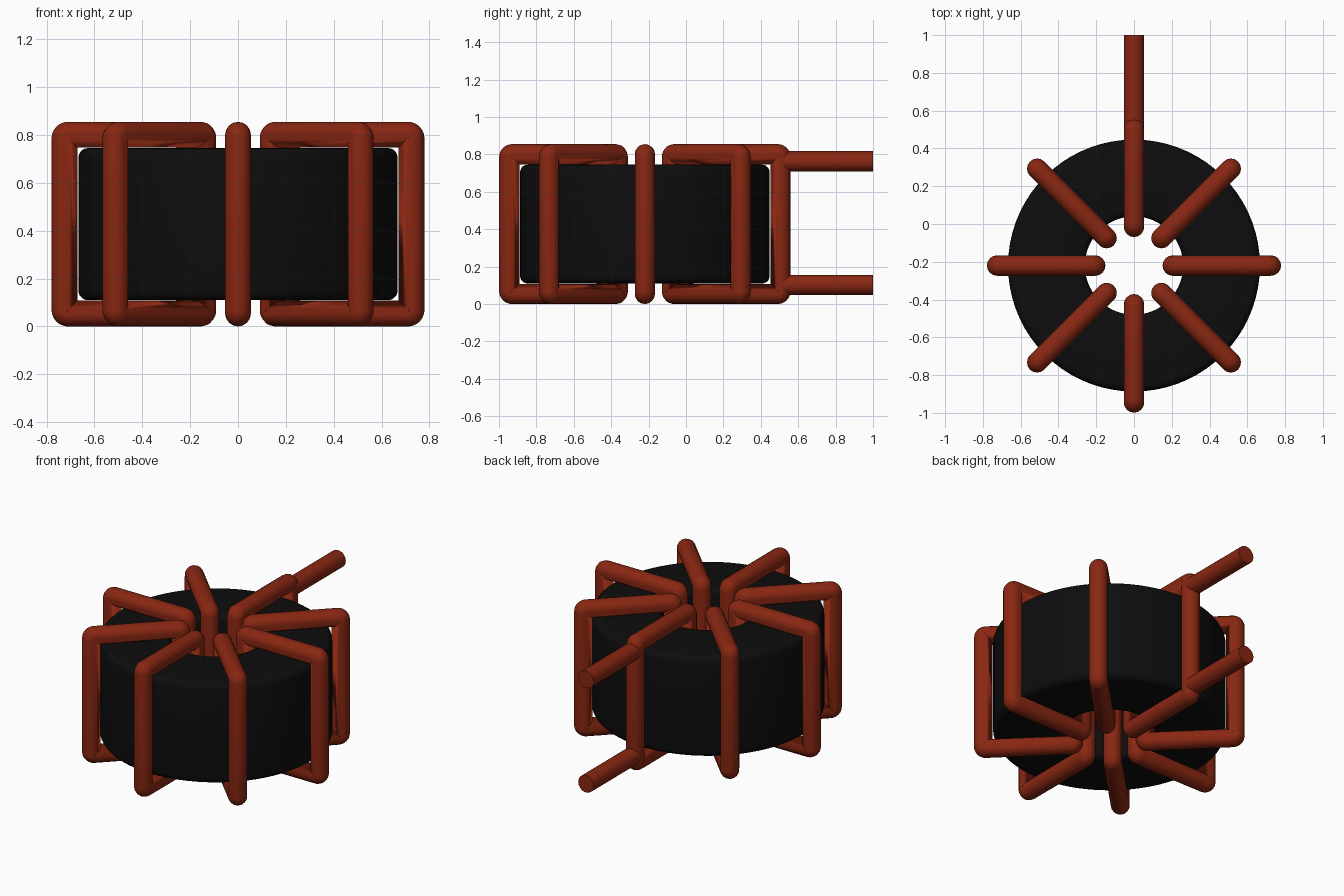
import bpy, bmesh, math
from mathutils import Matrix

cube = bpy.data.objects.get("Cube")
if cube:
    bpy.data.objects.remove(cube, do_unlink=True)

CY = -0.22            # ring centre in y
WIRE = 0.054          # wire radius
R_IN, R_OUT = 0.205, 0.725
Z_LO, Z_HI = 0.054, 0.801


def material(name, rgb, rough):
    m = bpy.data.materials.new(name)
    m.use_nodes = True
    m.diffuse_color = (*rgb, 1)
    bsdf = m.node_tree.nodes["Principled BSDF"]
    bsdf.inputs["Base Color"].default_value = (*rgb, 1)
    bsdf.inputs["Roughness"].default_value = rough
    return m


copper = material("copper_red", (0.25, 0.02, 0.006), 0.5)
black = material("ferrite_black", (0.004, 0.004, 0.004), 0.6)


def add_object(name, mesh, mat=None):
    if mat:
        mesh.materials.append(mat)
    ob = bpy.data.objects.new(name, mesh)
    bpy.context.collection.objects.link(ob)
    return ob


def smooth(ob):
    bpy.ops.object.select_all(action='DESELECT')
    ob.select_set(True)
    bpy.context.view_layer.objects.active = ob
    bpy.ops.object.shade_smooth_by_angle(angle=math.radians(40))


def rounded_rect(x0, x1, z0, z1, r, steps):
    """Corner arcs of a rounded rectangle, counter-clockwise."""
    corners = [(x1 - r, z1 - r), (x0 + r, z1 - r), (x0 + r, z0 + r), (x1 - r, z0 + r)]
    pts = []
    for q, (cx, cz) in enumerate(corners):
        for i in range(steps + 1):
            a = math.pi / 2 * (q + i / steps)
            pts.append((cx + r * math.cos(a), cz + r * math.sin(a)))
    return pts


# Ring core: rounded rectangle section lathed about the vertical axis
bm = bmesh.new()
section = [bm.verts.new((x, 0, z)) for x, z in rounded_rect(0.26, 0.667, 0.11, 0.745, 0.04, 5)]
edges = [bm.edges.new((section[i - 1], section[i])) for i in range(len(section))]
bmesh.ops.spin(bm, geom=section + edges, cent=(0, 0, 0), axis=(0, 0, 1),
               angle=2 * math.pi, steps=72, use_merge=False)
bmesh.ops.remove_doubles(bm, verts=bm.verts, dist=1e-4)
bmesh.ops.recalc_face_normals(bm, faces=bm.faces)
mesh = bpy.data.meshes.new("ring_core")
bm.to_mesh(mesh)
bm.free()
core = add_object("ring_core", mesh, black)
core.location.y = CY
smooth(core)

# One wire turn: round tube along a closed rectangle with tight bends
path = rounded_rect(R_IN, R_OUT, Z_LO, Z_HI, 0.015, 6)
curve = bpy.data.curves.new("wire_turn", 'CURVE')
curve.dimensions = '3D'
curve.bevel_depth = WIRE
curve.bevel_resolution = 6
spline = curve.splines.new('POLY')
spline.points.add(len(path) - 1)
for p, (x, z) in zip(spline.points, path):
    p.co = (x, 0, z, 1)
spline.use_cyclic_u = True
temp = bpy.data.objects.new("wire_turn_path", curve)
bpy.context.collection.objects.link(temp)
depsgraph = bpy.context.evaluated_depsgraph_get()
turn_mesh = bpy.data.meshes.new_from_object(temp.evaluated_get(depsgraph))
bpy.data.objects.remove(temp, do_unlink=True)
turn_mesh.materials.clear()
turn_mesh.materials.append(copper)
turn_mesh.shade_smooth()

# Eight turns around the ring
for i in range(8):
    turn = add_object(f"wire_turn_{i + 1}", turn_mesh)
    turn.location.y = CY
    turn.rotation_euler.z = i * math.pi / 4

# Two straight leads at the back
for name, z in (("upper_lead", 0.763), ("lower_lead", 0.102)):
    y0, y1 = 0.505, 1.0
    bm = bmesh.new()
    bmesh.ops.create_cone(bm, cap_ends=True, segments=28, radius1=WIRE, radius2=WIRE,
                          depth=y1 - y0, matrix=Matrix.Rotation(math.pi / 2, 4, 'X'))
    mesh = bpy.data.meshes.new(name)
    bm.to_mesh(mesh)
    bm.free()
    lead = add_object(name, mesh, copper)
    lead.location = (0, (y0 + y1) / 2, z)
    smooth(lead)
